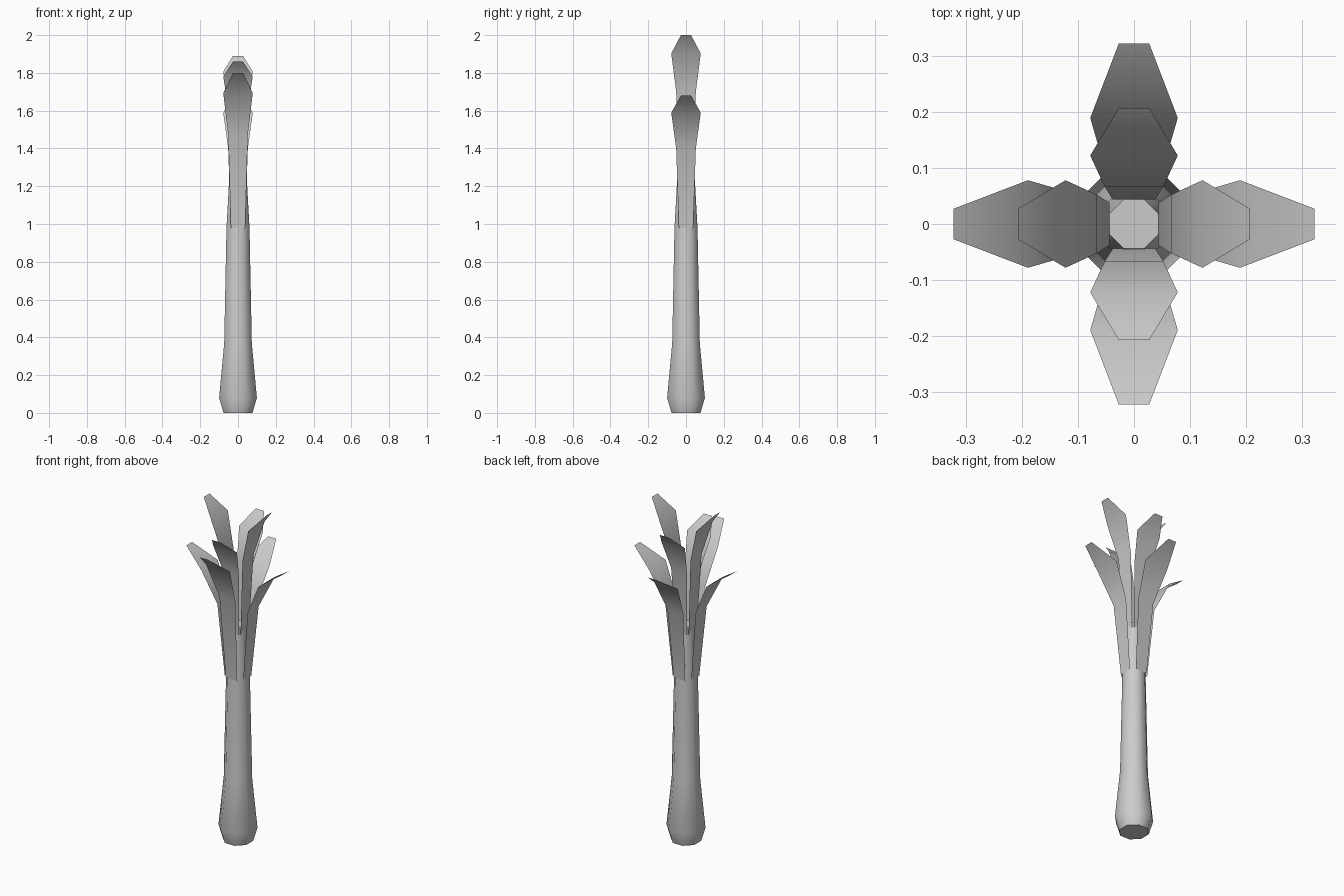
import bpy, math

if "Cube" in bpy.data.objects:
    bpy.data.objects.remove(bpy.data.objects["Cube"])


def build(name, verts, faces, angle):
    me = bpy.data.meshes.new(name)
    me.from_pydata(verts, [], faces)
    me.update()
    ob = bpy.data.objects.new(name, me)
    bpy.context.collection.objects.link(ob)
    bpy.ops.object.select_all(action='DESELECT')
    ob.select_set(True)
    bpy.context.view_layer.objects.active = ob
    bpy.ops.object.shade_smooth_by_angle(angle=math.radians(angle))
    return ob


# Octagonal stalk: (flat-side radius, height), bulb at the bottom, tapering core at the top
N = 8
profile = [(0.077, 0), (0.100, 0.08), (0.073, 0.37), (0.061, 0.98), (0.044, 1.285)]
verts = []
for apothem, z in profile:
    r = apothem / math.cos(math.pi / N)
    for i in range(N):
        a = math.tau * (i + 0.5) / N
        verts.append((r * math.cos(a), r * math.sin(a), z))
faces = [(k * N + i, k * N + (i + 1) % N, (k + 1) * N + (i + 1) % N, (k + 1) * N + i)
         for k in range(len(profile) - 1) for i in range(N)]
faces.append(tuple(reversed(range(N))))
faces.append(tuple(range((len(profile) - 1) * N, len(profile) * N)))
build("stalk", verts, faces, 50)


# Single-sheet leaf: narrow foot, bend, widest row, blunt tip
STEPS = [0.0, 0.60, 0.87, 1.0]
HALF_WIDTHS = [0.038, 0.052, 0.078, 0.027]


def leaf(name, direction, reach, z0, z1):
    a = math.radians(direction)
    c, s = math.cos(a), math.sin(a)
    pts = []
    for t, w, r in zip(STEPS, HALF_WIDTHS, reach):
        z = z0 + (z1 - z0) * t
        for side in (-w, w):
            pts.append((r * c - side * s, r * s + side * c, z))
    quads = [(2 * k, 2 * k + 1, 2 * k + 3, 2 * k + 2) for k in range(3)]
    build(name, pts, quads, 50)


OUTER = [0.061, 0.100, 0.189, 0.322]
INNER = [0.044, 0.066, 0.122, 0.207]
# Outer and inner ring tips, by side
sides = [("right", 0, 1.68, 2.0), ("back", 90, 1.68, 1.89),
         ("left", 180, 1.68, 2.0), ("front", 270, 1.80, 1.86)]
for side, angle, outer_top, inner_top in sides:
    leaf("outer_leaf_" + side, angle, OUTER, 0.98, outer_top)
    leaf("inner_leaf_" + side, angle, INNER, 1.25, inner_top)
